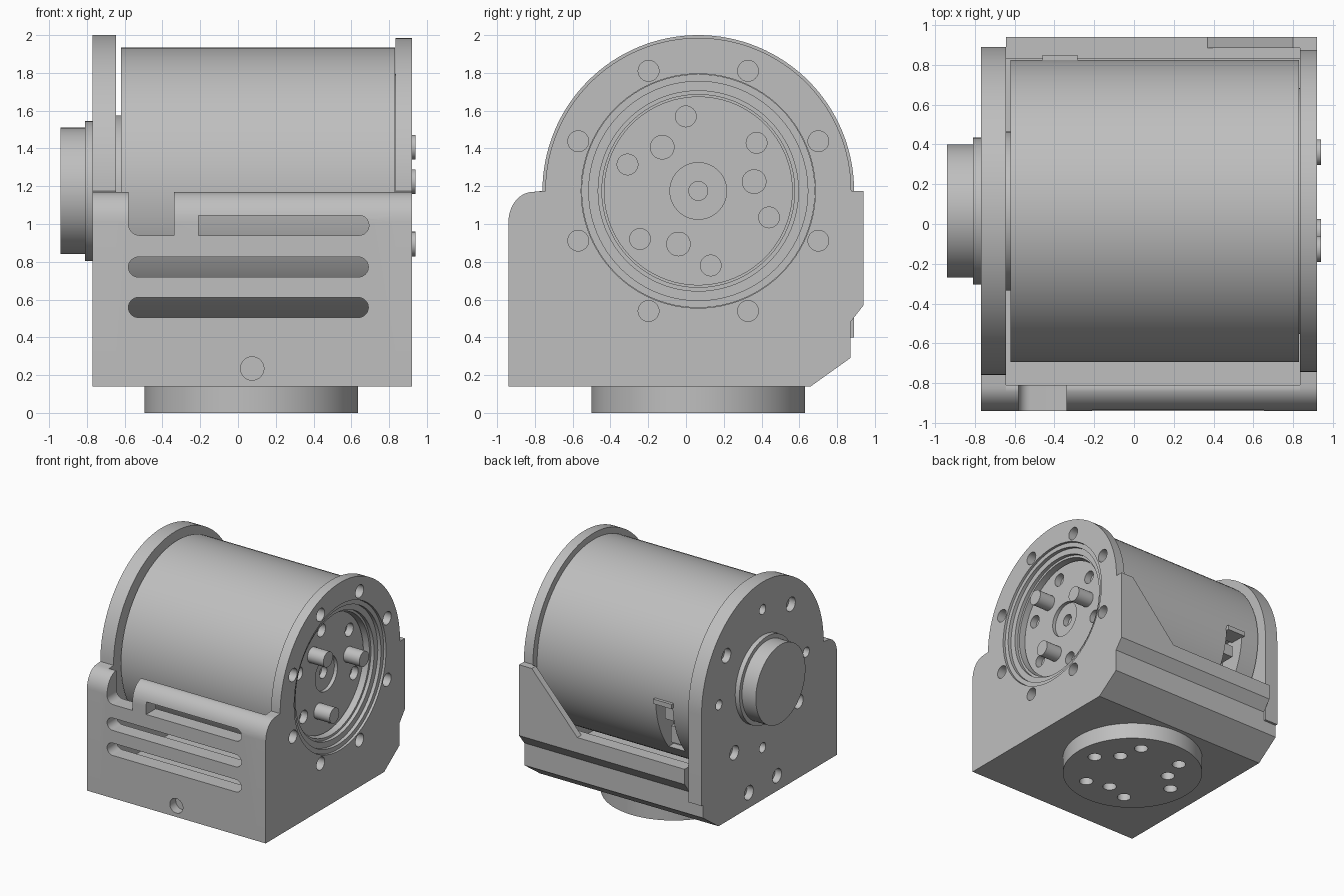
import bpy, bmesh
from math import sin, cos, pi, radians

if "Cube" in bpy.data.objects:
    bpy.data.objects.remove(bpy.data.objects["Cube"])

grey = bpy.data.materials.new("light_grey_metal")
grey.use_nodes = True
COLOUR = (0.52, 0.52, 0.52, 1)
grey.diffuse_color = COLOUR
grey.node_tree.nodes["Principled BSDF"].inputs["Base Color"].default_value = COLOUR

AY, AZ = 0.065, 1.175          # motor axis, running along x
AXES = {"X": (0, pi / 2, 0), "Y": (pi / 2, 0, 0), "Z": (0, 0, 0)}


def add_mesh(name, bm):
    bmesh.ops.recalc_face_normals(bm, faces=bm.faces)
    mesh = bpy.data.meshes.new(name)
    bm.to_mesh(mesh)
    bm.free()
    mesh.materials.append(grey)
    ob = bpy.data.objects.new(name, mesh)
    bpy.context.collection.objects.link(ob)
    return ob


def extrude(name, profile, x0, x1):
    """Extrude a (y, z) outline along x."""
    bm = bmesh.new()
    face = bm.faces.new([bm.verts.new((x0, y, z)) for y, z in profile])
    moved = bmesh.ops.extrude_face_region(bm, geom=[face])["geom"]
    verts = [g for g in moved if isinstance(g, bmesh.types.BMVert)]
    bmesh.ops.translate(bm, verts=verts, vec=(x1 - x0, 0, 0))
    return add_mesh(name, bm)


def lathe(name, profile, steps=96):
    """Spin an (x, radius) outline about the motor axis."""
    bm = bmesh.new()
    verts = [bm.verts.new((x, AY, AZ + r)) for x, r in profile]
    edges = [bm.edges.new(pair) for pair in zip(verts, verts[1:])]
    bmesh.ops.spin(bm, geom=verts + edges, cent=(0, AY, AZ), axis=(1, 0, 0),
                   angle=2 * pi, steps=steps, use_merge=True)
    bmesh.ops.remove_doubles(bm, verts=bm.verts, dist=1e-5)
    return add_mesh(name, bm)


def cylinder(name, centre, r, depth, axis="X", steps=32):
    bpy.ops.mesh.primitive_cylinder_add(vertices=steps, radius=r, depth=depth,
                                        location=centre, rotation=AXES[axis])
    ob = bpy.context.object
    ob.name = name
    ob.data.materials.append(grey)
    return ob


def box(name, x0, x1, y0, y1, z0, z1):
    bpy.ops.mesh.primitive_cube_add(size=1, location=((x0 + x1) / 2, (y0 + y1) / 2, (z0 + z1) / 2))
    ob = bpy.context.object
    ob.name = name
    ob.scale = (x1 - x0, y1 - y0, z1 - z0)
    ob.data.materials.append(grey)
    return ob


def cut(target, *cutters):
    bpy.context.view_layer.objects.active = target
    for cutter in cutters:
        mod = target.modifiers.new("cut", "BOOLEAN")
        mod.operation, mod.solver, mod.object = "DIFFERENCE", "EXACT", cutter
        bpy.ops.object.modifier_apply(modifier=mod.name)
        bpy.data.objects.remove(cutter)


def arc(cy, cz, ry, rz, a0, a1, steps):
    angles = [radians(a0 + (a1 - a0) * i / steps) for i in range(steps + 1)]
    return [(cy + ry * cos(a), cz + rz * sin(a)) for a in angles]


def ring(r, start, count):
    """Points evenly spaced on a circle."""
    return [(r * cos(radians(start) + 2 * pi * i / count),
             r * sin(radians(start) + 2 * pi * i / count)) for i in range(count)]


# Outlines shared by the bracket pieces
front_top = arc(-0.81, 1.01, 0.13, 0.16, 90, 180, 12)
bottom = [(-0.94, 0.14), (0.66, 0.14), (0.87, 0.29)]
lip = [(0.87, 0.48), (0.94, 0.57)]

# Right plate: bored, with eight screw holes
right_plate = extrude("bore_plate", bottom + lip + [(0.94, AZ)]
                      + arc(AY, AZ, 0.81, 0.81, 0, 180, 64) + front_top, 0.835, 0.92)
cut(right_plate, cylinder("bore", (0.88, AY, AZ), 0.62, 0.3, steps=96))
for y, z in ring(0.688, 22.5, 8):
    cut(right_plate, cylinder("hole", (0.88, AY + y, AZ + z), 0.055, 0.3))

# Left plate: counterbored screws on the diagonals, small holes between
left_plate = extrude("knob_plate", bottom + [(0.87, 0.4), (0.89, 0.4)]
                     + arc(AY, AZ, 0.825, 0.825, 0, 180, 64) + front_top, -0.77, -0.645)
screws = [(AY + y, AZ + z) for y, z in ring(0.62, 38, 2) + ring(0.62, 218, 2)]
screws = [(AY + y, AZ + z) for y, z in ring(0.62, 38, 4)] + [(-0.13, 0.27), (0.25, 0.27)]
for y, z in screws:
    cut(left_plate, cylinder("head", (-0.77, y, z), 0.06, 0.12),
        cylinder("shaft", (-0.72, y, z), 0.032, 0.12))
for y, z in ring(0.59, 0, 4):
    cut(left_plate, cylinder("hole", (-0.77, AY + y, AZ + z), 0.042, 0.16))

# Channel between the plates: front wall, floor and back ledge
channel = extrude("channel", bottom + lip + [(0.94, 0.7), (0.83, 0.7), (0.83, 0.3), (-0.81, 0.3),
                                             (-0.81, 1.165)] + front_top[1:], -0.645, 0.835)
for z in (0.558, 0.772):
    cut(channel, box("slot", -0.527, 0.637, -1, -0.75, z - 0.053, z + 0.053),
        *[cylinder("slot_end", (x, -0.875, z), 0.053, 0.25, "Y") for x in (-0.527, 0.637)])
cut(channel, box("slot", -0.21, 0.64, -1, -0.75, 0.94, 1.046),
    cylinder("slot_end", (0.64, -0.875, 0.993), 0.053, 0.25, "Y"))
cut(channel, box("notch", -0.58, -0.34, -1, -0.75, 1.0, 1.3),
    box("notch_floor", -0.52, -0.34, -1, -0.75, 0.94, 1.1),
    cylinder("notch_corner", (-0.52, -0.875, 1.0), 0.06, 0.25, "Y"))
cut(channel, cylinder("front_hole", (0.075, -0.94, 0.235), 0.062, 0.16, "Y"))

# Triangular gusset rising from the back ledge to the right plate
bm = bmesh.new()
tri = bm.faces.new([bm.verts.new((x, 0.885, z)) for x, z in
                    [(0.36, 0.69), (0.84, 0.69), (0.84, AZ), (0.8, AZ)]])
new = bmesh.ops.extrude_face_region(bm, geom=[tri])["geom"]
bmesh.ops.translate(bm, vec=(0, 0.055, 0),
                    verts=[g for g in new if isinstance(g, bmesh.types.BMVert)])
add_mesh("back_gusset", bm)

# Motor body with stepped rings around the output, and a connector opening
motor = lathe("motor_body", [(-0.62, 0), (-0.62, 0.76), (0.83, 0.76), (0.83, 0.618), (0.9, 0.618),
                             (0.9, 0.58), (0.87, 0.58), (0.87, 0.53), (0.84, 0.53),
                             (0.84, 0.51), (0.7, 0.51), (0.7, 0)])
cut(motor, box("opening", -0.45, -0.29, 0.58, 1, 0.69, 1.15))
box("connector_lip", -0.46, -0.285, 0.7, 0.85, 1.13, 1.17)
box("connector_upper", -0.42, -0.32, 0.55, 0.74, 0.97, 1.07)
box("connector_lower", -0.42, -0.32, 0.5, 0.66, 0.74, 0.88)

# Output disc with screw holes, hub recess and three pins
horn = lathe("output_disc", [(0.69, 0), (0.69, 0.5), (0.79, 0.5), (0.79, 0.15),
                             (0.76, 0.15), (0.76, 0.05), (0.71, 0.05), (0.71, 0)])
for y, z in ring(0.4, 39.5, 6):
    cut(horn, cylinder("hole", (0.79, AY + y, AZ + z), 0.055, 0.12))
for y, z in ring(0.3, 9.5, 3):
    cylinder("output_pin", (0.845, AY + y, AZ + z), 0.065, 0.19)

# Rear knob, its collar and the bearing inside the left plate
lathe("rear_knob", [(-0.64, 0), (-0.64, 0.37), (-0.81, 0.37), (-0.81, 0.335),
                    (-0.94, 0.335), (-0.94, 0)])
cylinder("rear_bearing", (-0.635, AY, AZ), 0.4, 0.04, steps=64)

# Round base flange with its screw pattern
base = cylinder("base_flange", (0.07, AY, 0.08), 0.565, 0.16, "Z", 96)
for x, y in ring(0.4, 0, 6) + ring(0.29, 30, 3):
    cut(base, cylinder("hole", (0.07 + x, AY + y, 0), 0.055, 0.2, "Z"))

# Smooth round surfaces, keep edges crisp
for ob in bpy.context.scene.objects:
    ob.select_set(ob.type == "MESH")
bpy.context.view_layer.objects.active = base
bpy.ops.object.shade_smooth_by_angle(angle=radians(30))
